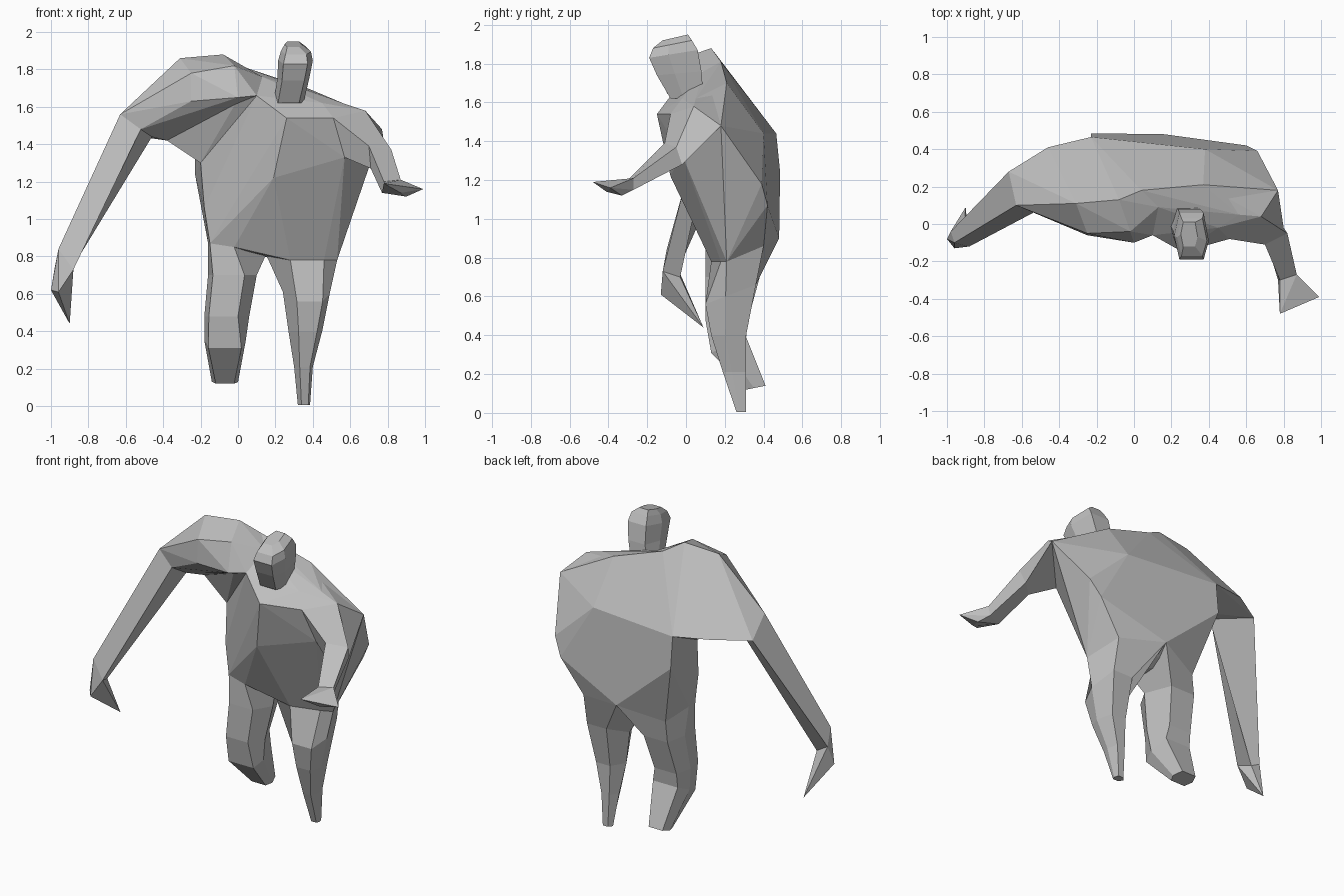
import bpy, bmesh
from mathutils import Vector

cube = bpy.data.objects.get("Cube")
if cube:
    bpy.data.objects.remove(cube, do_unlink=True)

# One plain clay colour for the whole figure
grey = bpy.data.materials.new("clay_grey")
grey.use_nodes = True
clay_colour = (0.52, 0.52, 0.52, 1)
grey.diffuse_color = clay_colour
shader = next(n for n in grey.node_tree.nodes if n.type == "BSDF_PRINCIPLED")
shader.inputs["Base Color"].default_value = clay_colour


def finish(name, bm):
    """Turn a bmesh into a flat shaded object with the clay material."""
    bmesh.ops.recalc_face_normals(bm, faces=bm.faces)
    mesh = bpy.data.meshes.new(name)
    bm.to_mesh(mesh)
    bm.free()
    mesh.materials.append(grey)
    obj = bpy.data.objects.new(name, mesh)
    bpy.context.collection.objects.link(obj)
    return obj


def chunk(name, *groups):
    """Faceted solid wrapped tightly around groups of corner points."""
    bm = bmesh.new()
    for group in groups:
        for point in group:
            bm.verts.new(point)
    result = bmesh.ops.convex_hull(bm, input=bm.verts)
    loose = [v for v in result["geom_interior"] if isinstance(v, bmesh.types.BMVert)]
    bmesh.ops.delete(bm, geom=loose, context="VERTS")
    bmesh.ops.dissolve_limit(bm, angle_limit=0.03, verts=bm.verts, edges=bm.edges)
    return finish(name, bm)


def limb(name, rings):
    """Skin a limb over ordered cross-sections and cap both ends."""
    bm = bmesh.new()
    loops = [[bm.verts.new(p) for p in ring] for ring in rings]
    count = len(loops[0])
    for lower, upper in zip(loops, loops[1:]):
        for i in range(count):
            j = (i + 1) % count
            bm.faces.new((lower[i], lower[j], upper[j], upper[i]))
    bm.faces.new(loops[0])
    bm.faces.new(loops[-1])
    return finish(name, bm)


def section(span, left, right, front, back, height, slope=0):
    """Six sided cross-section in a rectangle; span places the front and back
    corners between left and right, slope lifts the back."""
    near, far = span
    corners = []
    for across, along in ((near, 0), (far, 0), (1, 0.4), (far, 1), (near, 1), (0, 0.5)):
        corners.append(Vector((left + (right - left) * across,
                               front + (back - front) * along,
                               height + slope * along)))
    return corners


# Corner points shared by neighbouring parts
left_shoulder = (0.77, 0.18, 1.48)
left_side = (0.57, -0.02, 1.33)
left_collar = (0.51, -0.08, 1.54)
left_cap = (0.68, 0.04, 1.58)
armpit = (-0.38, 0.2, 1.42)
right_side = (-0.2, 0.17, 1.3)
back_edge = (-0.23, 0.465, 1.44)
hump_inner = (0.04, 0.18, 1.81)
neck_side = (0.13, 0.09, 1.76)
breast = (0.1, -0.06, 1.66)

# Hip line: each ring is also the top of a leg
crotch_front = (0.15, 0.16, 0.81)
crotch_back = (0.16, 0.48, 0.9)
left_hip = [(0.28, 0.13, 0.78), (0.46, 0.18, 0.78), (0.53, 0.21, 0.78),
            (0.45, 0.4, 0.86), crotch_back, crotch_front]
right_hip = [(-0.15, 0.12, 0.87), (-0.02, 0.1, 0.85), crotch_front,
             crotch_back, (-0.12, 0.38, 0.83), (-0.16, 0.2, 0.87)]

# Heavy hunched torso
chunk("torso", left_hip, right_hip,
      [left_shoulder, left_side, left_collar, right_side, back_edge, hump_inner,
       neck_side, breast],
      # Collar and chest
      [(0.26, -0.15, 1.54), (0.44, -0.09, 1.54), (0.45, -0.02, 1.62),
       (0.56, 0.05, 1.62), (0.37, 0.21, 1.7)],
      # Belly, back and flanks
      [(0.19, -0.08, 1.22), (0.38, 0.4, 1.44), (0.66, 0.39, 1.18), (0.6, 0.42, 1.07),
       (-0.23, 0.485, 1.24), (0.6, 0.2, 1.07), (-0.18, 0.13, 1.06)])

# Chest muscle stretched out under the right arm
chunk("underarm", [armpit, right_side, back_edge, breast, hump_inner, (0.0, -0.04, 1.64)])

# Raised right shoulder, tapering into the elbow section
right_elbow = [(-0.63, 0.1, 1.56), (-0.52, 0.07, 1.48), (-0.46, 0.13, 1.44), (-0.67, 0.28, 1.46)]
chunk("right_shoulder", right_elbow, [armpit, back_edge, hump_inner, neck_side, breast],
      [(0.0, -0.1, 1.65), (-0.08, 0.13, 1.88), (-0.02, -0.04, 1.82),
       (-0.25, -0.06, 1.63), (-0.25, -0.05, 1.78), (-0.31, 0.11, 1.86), (-0.46, 0.41, 1.46)])

# Long hanging right arm and pointed hand
right_wrist = [(-0.96, -0.1, 0.84), (-0.88, -0.12, 0.73), (-0.91, -0.03, 0.7), (-0.98, -0.04, 0.74)]
limb("right_arm", [right_elbow, right_wrist])
chunk("right_hand", right_wrist,
      [(-1.0, -0.08, 0.62), (-0.96, -0.13, 0.61), (-0.9, 0.09, 0.44)])

# Short left arm reaching forward, with a forked hand
left_wrist = [(0.78, -0.3, 1.2), (0.87, -0.27, 1.21), (0.86, -0.27, 1.15), (0.77, -0.3, 1.14)]
limb("left_arm", [
    [left_collar, left_cap, left_shoulder, left_side],
    [(0.7, -0.11, 1.39), (0.82, -0.05, 1.37), (0.8, -0.02, 1.28), (0.71, -0.1, 1.27)],
    left_wrist])
chunk("left_shoulder_cap", [left_collar, left_cap, left_shoulder, left_side],
      [(0.45, -0.02, 1.62), (0.56, 0.05, 1.62), (0.37, 0.21, 1.68)])
chunk("left_hand", left_wrist,
      [(0.99, -0.39, 1.16), (0.87, -0.41, 1.14), (0.78, -0.48, 1.19), (0.9, -0.33, 1.12)])

# Legs, from hip to foot
outer = (0.3, 0.85)
limb("left_leg", [
    left_hip,
    section(outer, 0.24, 0.49, 0.1, 0.36, 0.56, 0.1),
    section(outer, 0.27, 0.45, 0.13, 0.31, 0.4),
    section(outer, 0.3, 0.4, 0.19, 0.31, 0.21),
    section(outer, 0.32, 0.385, 0.26, 0.31, 0.005)])
inner = (0.1, 0.75)
limb("right_leg", [
    right_hip,
    section(inner, -0.16, 0.1, 0.1, 0.38, 0.7),
    section(inner, -0.18, 0.06, 0.1, 0.32, 0.48),
    section((0.1, 0.9), -0.18, 0.04, 0.13, 0.31, 0.31, 0.08),
    section((0.15, 0.85), -0.14, 0.0, 0.31, 0.41, 0.12, 0.02)])

# Neck and head, crown rising to the back
blocky = (0.15, 0.85)
limb("head", [
    section(blocky, 0.19, 0.35, -0.08, 0.09, 1.62),
    section(blocky, 0.21, 0.38, -0.15, 0.08, 1.74, 0.02),
    section(blocky, 0.215, 0.4, -0.19, 0.06, 1.83, 0.04),
    section(blocky, 0.23, 0.39, -0.17, 0.03, 1.88, 0.04),
    section(blocky, 0.25, 0.34, -0.12, 0.01, 1.92, 0.03)])
